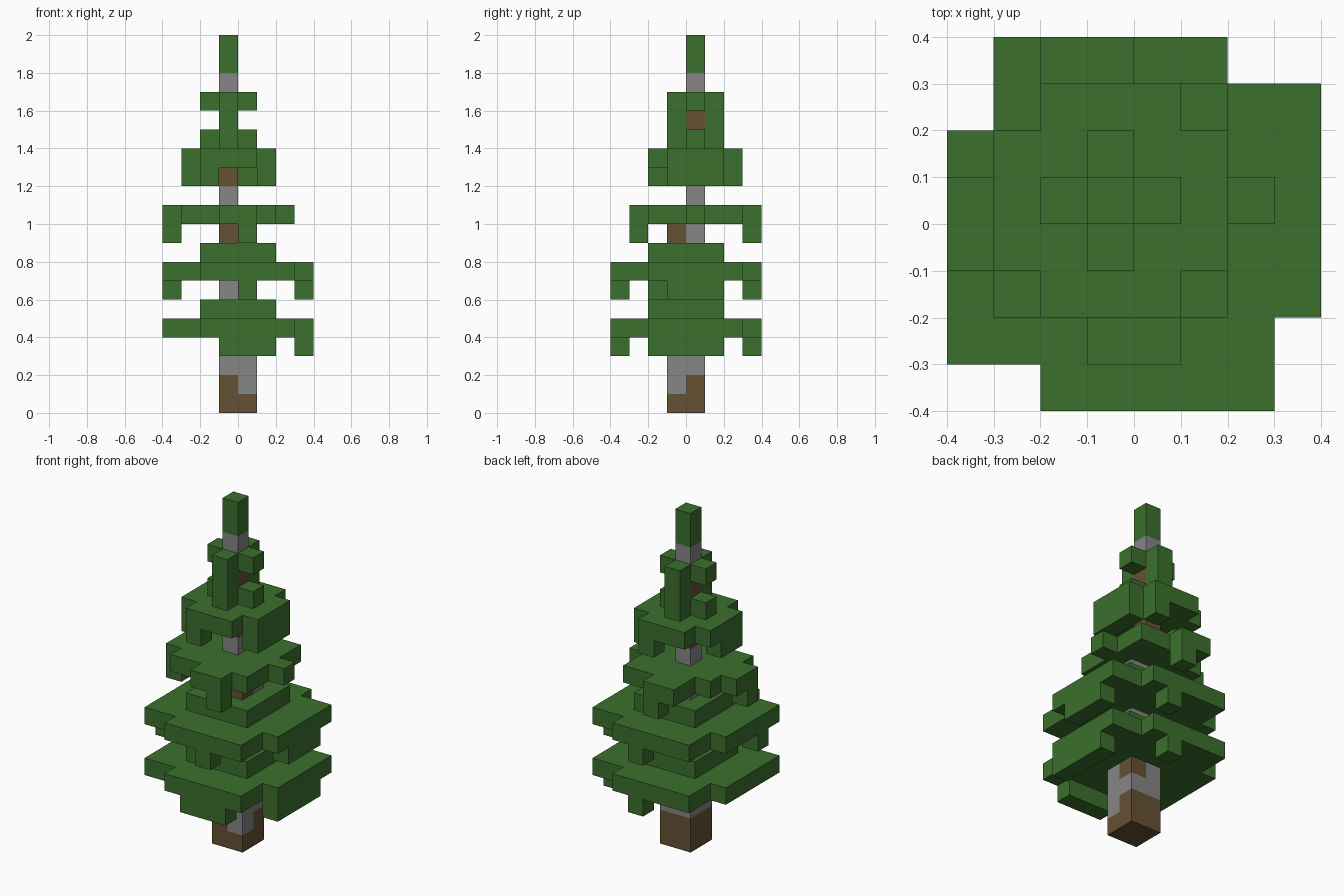
import bpy
import bmesh
from math import radians
from mathutils import Vector

UNIT = 0.1

if "Cube" in bpy.data.objects:
    bpy.data.objects.remove(bpy.data.objects["Cube"], do_unlink=True)


def make_material(name, rgb):
    mat = bpy.data.materials.new(name)
    mat.use_nodes = True
    color = (*rgb, 1)
    mat.diffuse_color = color
    mat.node_tree.nodes["Principled BSDF"].inputs["Base Color"].default_value = color
    return mat


green = make_material("needle green", (0.044, 0.162, 0.026))
brown = make_material("bark brown", (0.130, 0.082, 0.034))
grey = make_material("bark grey", (0.238, 0.238, 0.238))


def box(x0, x1, y0, y1, z0, z1):
    """Set of grid cells filling a block."""
    return {(x, y, z) for x in range(x0, x1)
            for y in range(y0, y1) for z in range(z0, z1)}


def build(name, cells, materials, pick=lambda cell: 0):
    """Skin a set of cells with outer faces only, merging flat areas."""
    bm = bmesh.new()
    for cell in cells:
        for axis in range(3):
            for side in (-1, 1):
                normal = Vector((0, 0, 0))
                normal[axis] = side
                neighbour = tuple(int(c + n) for c, n in zip(cell, normal))
                if neighbour in cells:
                    continue
                u, v = Vector((0, 0, 0)), Vector((0, 0, 0))
                u[(axis + 1) % 3] = 0.5
                v[(axis + 2) % 3] = 0.5 * side
                middle = Vector(cell) + Vector((0.5, 0.5, 0.5)) + normal * 0.5
                ring = (-u - v, u - v, u + v, v - u)
                face = bm.faces.new([bm.verts.new((middle + c) * UNIT) for c in ring])
                face.material_index = pick(cell)
    bmesh.ops.remove_doubles(bm, verts=bm.verts[:], dist=0.001)
    bmesh.ops.dissolve_limit(bm, angle_limit=radians(1), verts=bm.verts[:],
                             edges=bm.edges[:], delimit={'MATERIAL'})
    mesh = bpy.data.meshes.new(name)
    bm.to_mesh(mesh)
    bm.free()
    for mat in materials:
        mesh.materials.append(mat)
    obj = bpy.data.objects.new(name, mesh)
    bpy.context.collection.objects.link(obj)


# Trunk: thick pieces below, one-cell stem above, patchy bark
trunk = box(-1, 1, -1, 1, 0, 4) | box(-1, 1, -1, 1, 6, 7) | box(-1, 1, -1, 1, 9, 10)
for z in (11, 12, 15, 17):
    trunk |= box(-1, 0, 0, 1, z, z + 1)


def bark(cell):
    x, y, z = cell
    if z < 2:
        return int(z == 1 and x == 0 and y == -1)
    if z == 3:
        return int(not (x == 0 and y == 0))
    if z == 9:
        return int(y == 0)
    return int(z not in (12, 15))


build("trunk", trunk, [brown, grey], bark)


# Two wide lower tiers: ragged plate, smaller square on top
def wide_tier(z):
    plate = box(-2, 3, -4, -3, z, z + 1) | box(-4, 3, -3, -2, z, z + 1)
    plate |= box(-4, 4, -2, 2, z, z + 1) | box(-3, 4, 2, 3, z, z + 1)
    plate |= box(-3, 2, 3, 4, z, z + 1)
    return plate | box(-2, 2, -2, 2, z + 1, z + 2) | box(0, 1, 3, 4, z - 1, z)


bottom_tips = box(-1, 2, -4, -3, 3, 4) | box(3, 4, -2, 2, 3, 4)
build("bottom_branches", wide_tier(4) | bottom_tips, [green])

lower_tips = box(0, 1, -4, -3, 6, 7) | box(3, 4, -1, 2, 6, 7) | box(-4, -3, -2, -1, 6, 7)
build("lower_branches", wide_tier(7) | lower_tips, [green])

# Middle tier: square with stubs and drooping tips
middle = box(-3, 2, -2, 3, 10, 11) - box(-3, -2, 2, 3, 10, 11)
middle |= box(-1, 1, -3, -2, 10, 11) | box(2, 3, 0, 1, 10, 11)
middle |= box(-4, -3, -1, 1, 10, 11) | box(-2, 0, 3, 4, 10, 11)
middle |= box(0, 1, -3, -2, 9, 10) | box(-4, -3, -1, 0, 9, 10) | box(-1, 0, 3, 4, 9, 10)
build("middle_branches", middle, [green])

# Upper tier: square without corners, drooping tips below
upper = box(-3, 2, -1, 2, 13, 14) | box(-2, 1, -2, 3, 13, 14)
upper |= box(1, 2, -1, 2, 12, 13) | box(-2, -1, -2, -1, 12, 13)
upper |= box(-3, -2, -1, 1, 12, 13) | box(0, 1, 2, 3, 12, 13)
build("upper_branches", upper, [green])


# Crown: two crosses joined by front and back columns
def cross(z):
    return box(-2, 1, 0, 1, z, z + 1) | box(-1, 0, -1, 2, z, z + 1)


crown = cross(14) | cross(16) | box(-1, 0, -1, 0, 15, 16) | box(-1, 0, 1, 2, 15, 16)
build("crown_branches", crown, [green])

# Tip
build("tree_tip", box(-1, 0, 0, 1, 18, 20), [green])
